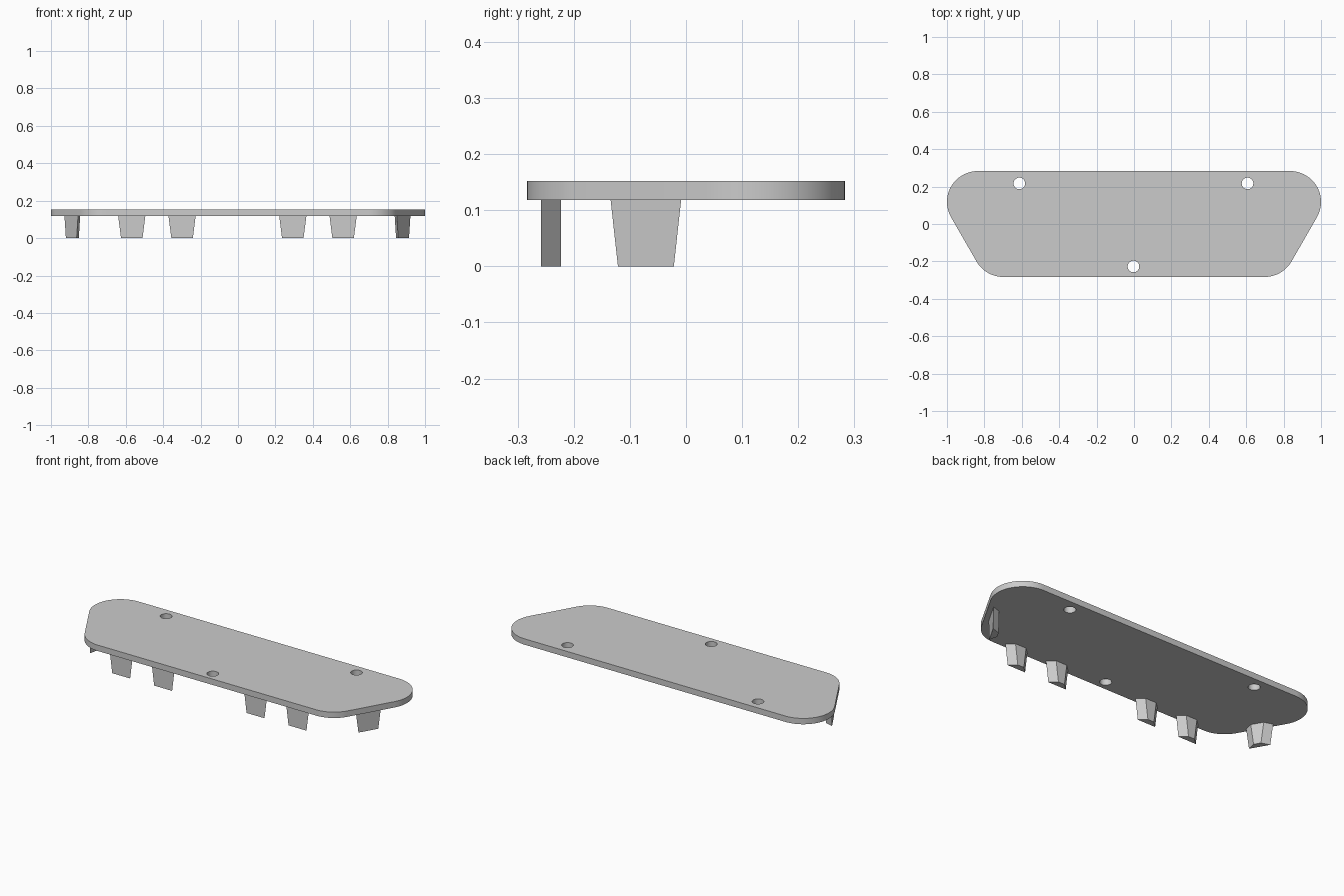
import bpy, bmesh
from math import cos, sin, radians, pi
from mathutils import Matrix, Vector

cube = bpy.data.objects.get("Cube")
if cube:
    bpy.data.objects.remove(cube, do_unlink=True)

PLATE_BOTTOM, PLATE_TOP = 0.118, 0.152
SHIFT = -0.003  # pegs and holes sit slightly off centre

grey = bpy.data.materials.new("plain grey")
grey.use_nodes = True
colour = (0.6, 0.6, 0.6, 1)
grey.diffuse_color = colour
grey.node_tree.nodes["Principled BSDF"].inputs["Base Color"].default_value = colour


def add_object(name, mesh):
    obj = bpy.data.objects.new(name, mesh)
    bpy.context.collection.objects.link(obj)
    mesh.materials.clear()
    mesh.materials.append(grey)
    return obj


def arc(x, y, r, start, end, steps):
    angles = [radians(start + (end - start) * i / steps) for i in range(steps + 1)]
    return [(x + r * cos(a), y + r * sin(a)) for a in angles]


# Plate: rounded trapezoid outline with three round holes
R = 0.165
right_half = arc(0.699, -0.283 + R, R, -90, -30, 12) + arc(1 - R, 0.283 - R, R, -30, 90, 24)
outline = right_half + [(-x, y) for x, y in reversed(right_half)]
loops = [outline]
for x, y in ((-0.61, 0.217), (0.61, 0.217), (0, -0.227)):
    loops.append(arc(x + SHIFT, y, 0.031, 0, 360, 32)[:-1])

curve = bpy.data.curves.new("plate_profile", "CURVE")
curve.dimensions = "2D"
curve.fill_mode = "BOTH"
curve.extrude = (PLATE_TOP - PLATE_BOTTOM) / 2
for loop in loops:
    spline = curve.splines.new("POLY")
    spline.points.add(len(loop) - 1)
    for point, (x, y) in zip(spline.points, loop):
        point.co = (x, y, 0, 1)
    spline.use_cyclic_u = True
profile = bpy.data.objects.new("plate_profile", curve)
bpy.context.collection.objects.link(profile)
bpy.context.view_layer.update()
depsgraph = bpy.context.evaluated_depsgraph_get()
mesh = bpy.data.meshes.new_from_object(profile.evaluated_get(depsgraph))
bpy.data.objects.remove(profile, do_unlink=True)

bm = bmesh.new()
bm.from_mesh(mesh)
bmesh.ops.remove_doubles(bm, verts=bm.verts, dist=0.0001)
bmesh.ops.recalc_face_normals(bm, faces=bm.faces)
bmesh.ops.translate(bm, verts=bm.verts, vec=(0, 0, (PLATE_TOP + PLATE_BOTTOM) / 2))
bm.to_mesh(mesh)
bm.free()
plate = add_object("plate", mesh)
bpy.context.view_layer.objects.active = plate
plate.select_set(True)
bpy.ops.object.shade_smooth_by_angle(angle=radians(30))
plate.select_set(False)


# Pegs: wide outer face, narrower inner face, tapering downwards
def add_peg(name, x, y, turn):
    bm = bmesh.new()
    rings = []
    for z, outer, inner in ((0, 0.0575, 0.02), (PLATE_BOTTOM, 0.0725, 0.035)):
        section = ((-outer, 0), (outer, 0), (inner, 0.035), (-inner, 0.035))
        rings.append([bm.verts.new((px, py, z)) for px, py in section])
    bottom, top = rings
    bm.faces.new(bottom)
    bm.faces.new(top)
    for i in range(4):
        j = (i + 1) % 4
        bm.faces.new((bottom[i], bottom[j], top[j], top[i]))
    bmesh.ops.recalc_face_normals(bm, faces=bm.faces)
    place = Matrix.Translation(Vector((x + SHIFT, y, 0))) @ Matrix.Rotation(radians(turn), 4, "Z")
    bmesh.ops.transform(bm, matrix=place, verts=bm.verts)
    mesh = bpy.data.meshes.new(name)
    bm.to_mesh(mesh)
    bm.free()
    add_object(name, mesh)


for side, sign in (("left", 1), ("right", -1)):
    add_peg(f"inner_front_peg_{side}", sign * 0.296, -0.258, 0)
    add_peg(f"outer_front_peg_{side}", sign * 0.565, -0.258, 0)
    add_peg(f"side_peg_{side}", sign * 0.8885, -0.0715, sign * 60)
